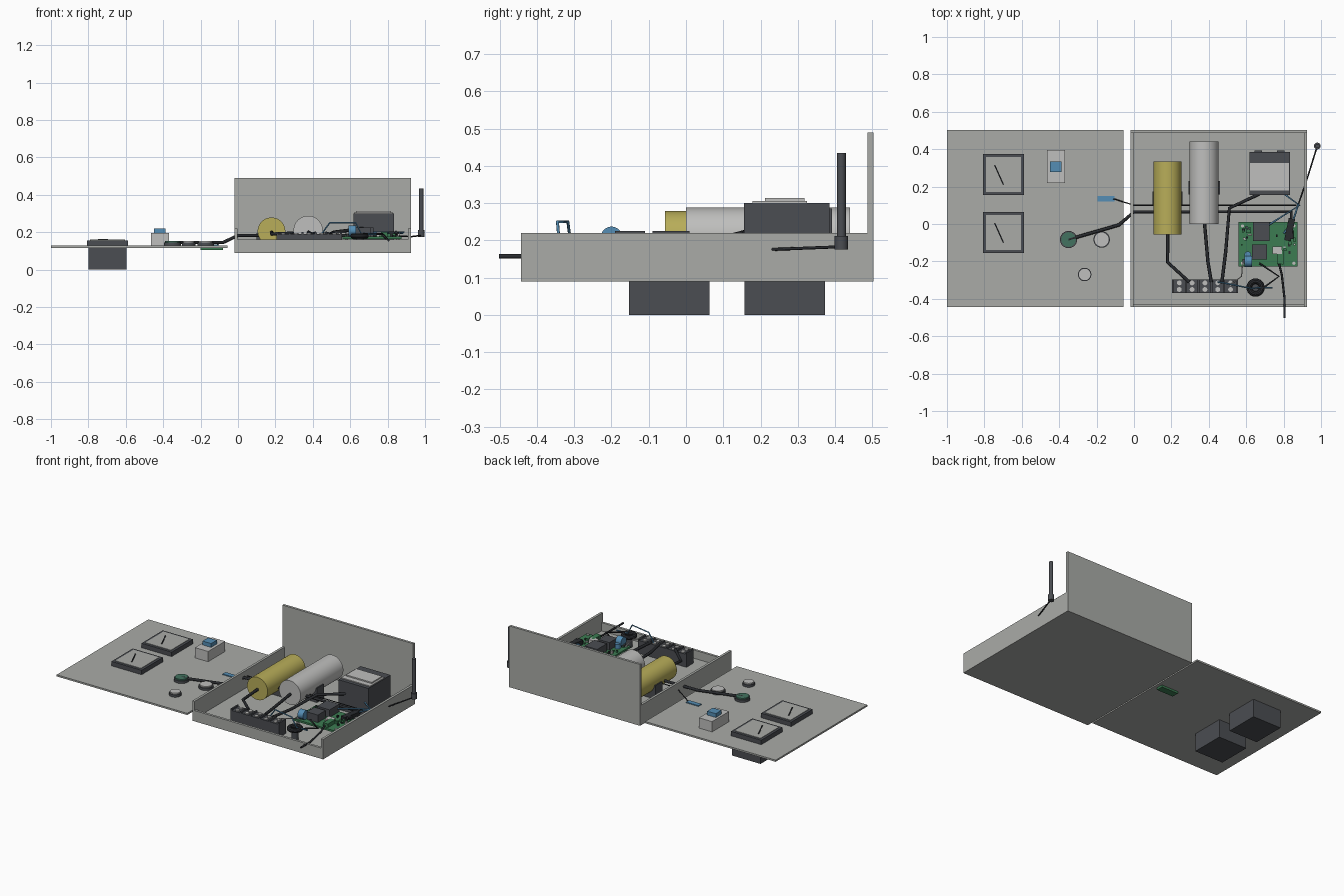
import bpy, math, random
from mathutils import Vector

old = bpy.data.objects.get("Cube")
if old:
    bpy.data.objects.remove(old)


def material(name, rgb):
    m = bpy.data.materials.new(name)
    m.use_nodes = True
    m.diffuse_color = (*rgb, 1)
    node = next(n for n in m.node_tree.nodes if n.type == 'BSDF_PRINCIPLED')
    node.inputs["Base Color"].default_value = (*rgb, 1)
    return m


GREY = material("case grey", (0.40, 0.41, 0.39))
LIGHT = material("light grey", (0.52, 0.52, 0.51))
DARK = material("dark plastic", (0.07, 0.075, 0.085))
BLACK = material("black rubber", (0.022, 0.024, 0.028))
YELLOW = material("yellow sleeve", (0.48, 0.42, 0.10))
BLUE = material("blue plastic", (0.09, 0.27, 0.46))
GREEN = material("board green", (0.045, 0.20, 0.085))
TEAL = material("green button", (0.055, 0.17, 0.115))


def finish(name, mat, smooth=False):
    ob = bpy.context.object
    ob.name = name
    ob.data.materials.append(mat)
    if smooth:
        bpy.ops.object.shade_smooth_by_angle()
    return ob


def box(name, x, y, z, mat, turn=0):
    """Box from (min, max) ranges."""
    mid = [(a + b) / 2 for a, b in (x, y, z)]
    bpy.ops.mesh.primitive_cube_add(size=1, location=mid)
    ob = finish(name, mat)
    ob.scale = [b - a for a, b in (x, y, z)]
    ob.rotation_euler.z = turn
    return ob


def rod(name, a, b, r, mat, sides=32):
    """Cylinder between two points."""
    a, b = Vector(a), Vector(b)
    bpy.ops.mesh.primitive_cylinder_add(vertices=sides, radius=r, depth=(b - a).length,
                                        location=(a + b) / 2)
    ob = finish(name, mat, True)
    ob.rotation_euler = (b - a).to_track_quat('Z', 'Y').to_euler()
    return ob


def wire(name, pts, r, mat):
    cu = bpy.data.curves.new(name, 'CURVE')
    cu.dimensions = '3D'
    cu.bevel_depth = r
    cu.bevel_resolution = 2
    cu.use_fill_caps = True
    sp = cu.splines.new('POLY')
    sp.points.add(len(pts) - 1)
    for p, co in zip(sp.points, pts):
        p.co = (*co, 1)
    cu.materials.append(mat)
    ob = bpy.data.objects.new(name, cu)
    bpy.context.collection.objects.link(ob)


# Open case: floor, low front, tall back
X0, X1, Y0, Y1, T = -0.02, 0.925, -0.443, 0.503, 0.016
box("case_floor", (X0, X1), (Y0, Y1), (0.09, 0.106), GREY)
box("case_left_wall", (X0, X0 + T), (Y0, Y1), (0.09, 0.22), GREY)
box("case_right_wall", (X1 - T, X1), (Y0, Y1), (0.09, 0.22), GREY)
box("case_front_wall", (X0, X1), (Y0, Y0 + T), (0.09, 0.16), GREY)
box("case_back_panel", (X0, X1), (Y1 - T, Y1), (0.09, 0.49), GREY)

# Lid lying beside the case
LID = 0.128
box("lid_panel", (-1, -0.057), (Y0, Y1), (0.117, LID), GREY)

# Panel meters
for i, y in enumerate((-0.045, 0.265)):
    box(f"meter_body_{i}", (-0.8, -0.595), (y - 0.108, y + 0.108), (0, 0.12), DARK)
    box(f"meter_bezel_{i}", (-0.806, -0.588), (y - 0.11, y + 0.11), (LID, 0.157), DARK)
    box(f"meter_face_{i}", (-0.79, -0.604), (y - 0.094, y + 0.094), (0.154, 0.160), GREY)
    rod(f"meter_needle_{i}", (-0.745, y + 0.05, 0.161), (-0.698, y - 0.055, 0.161),
        0.004, BLACK, 6)

# Rocker switch, indicator window and its board under the lid
box("switch_body", (-0.465, -0.37), (0.22, 0.395), (LID, 0.195), LIGHT)
box("switch_rocker", (-0.45, -0.388), (0.277, 0.335), (0.195, 0.22), BLUE)
box("display_window", (-0.195, -0.105), (0.12, 0.15), (LID, 0.134), BLUE)
box("display_board", (-0.2, -0.08), (0.112, 0.158), (0.104, 0.117), GREEN)

# Push buttons
for name, x, y, r, mat in (("green", -0.35, -0.083, 0.046, TEAL),
                           ("large", -0.173, -0.083, 0.044, LIGHT),
                           ("small", -0.264, -0.27, 0.036, LIGHT)):
    rod(name + "_button_rim", (x, y, LID), (x, y, 0.144), r, DARK)
    rod(name + "_button_cap", (x, y, 0.14), (x, y, 0.152), r * 0.85, mat)

# Capacitor cans with clamps
for name, x, ya, yb, z, r, mat in (("yellow", 0.179, -0.056, 0.335, 0.205, 0.074, YELLOW),
                                   ("grey", 0.375, 0.0, 0.44, 0.21, 0.078, LIGHT)):
    rod(name + "_can", (x, ya, z), (x, yb, z), r, mat, 48)
    y = ya + 0.195
    box(name + "_can_clamp", (x - r - 0.006, x + r + 0.006), (y - 0.036, y + 0.036),
        (0.106, z - 0.01), DARK)

# Transformer
box("transformer_body", (0.617, 0.833), (0.155, 0.385), (0.106, 0.3), DARK)
box("transformer_plate", (0.62, 0.83), (0.178, 0.325), (0.3, 0.306), LIGHT)
box("transformer_cap", (0.632, 0.818), (0.212, 0.318), (0.3, 0.314), LIGHT)
for x in (0.665, 0.785):
    box("transformer_lug", (x - 0.02, x + 0.02), (0.38, 0.392), (0.2, 0.285), DARK)

# Terminal block with screws
box("terminal_block", (0.205, 0.555), (-0.368, -0.297), (0.106, 0.19), DARK)
for i in range(6):
    x = 0.208 + i * 0.0686
    box("terminal_rib", (x - 0.005, x + 0.005), (-0.368, -0.297), (0.19, 0.2), DARK)
    if i < 5:
        for y in (-0.35, -0.315):
            rod("terminal_screw", (x + 0.034, y, 0.188), (x + 0.034, y, 0.196), 0.013, LIGHT, 12)

# Ring choke
bpy.ops.mesh.primitive_torus_add(major_radius=0.034, minor_radius=0.015,
                                 major_segments=24, minor_segments=10,
                                 location=(0.65, -0.34, 0.18))
finish("ring_choke", BLACK, True)
rod("choke_post", (0.65, -0.34, 0.106), (0.65, -0.34, 0.17), 0.02, DARK, 12)

# Circuit board and its components
TOP = 0.176
box("circuit_board", (0.56, 0.875), (-0.228, 0.01), (0.164, TOP), GREEN)
for x in (0.58, 0.855):
    for y in (-0.21, -0.01):
        rod("board_standoff", (x, y, 0.106), (x, y, TOP + 0.006), 0.009, LIGHT, 8)
box("relay", (0.635, 0.725), (-0.09, 0.01), (TOP, 0.225), DARK)
box("relay_small", (0.63, 0.71), (-0.19, -0.11), (TOP, 0.225), DARK)
box("module", (0.815, 0.85), (-0.09, 0.03), (TOP, 0.205), BLACK, -0.2)
box("connector", (0.74, 0.79), (-0.16, -0.12), (TOP, 0.2), LIGHT)
box("socket", (0.765, 0.8), (-0.215, -0.14), (TOP, 0.2), GREEN)
rod("blue_disc", (0.59, -0.2, 0.208), (0.63, -0.2, 0.208), 0.029, BLUE)
rod("blue_can", (0.608, -0.165, TOP), (0.608, -0.165, 0.205), 0.018, BLUE, 16)
random.seed(4)
for i in range(34):
    x = random.choice((random.uniform(0.73, 0.86), random.uniform(0.57, 0.625)))
    y = random.uniform(-0.215, 0)
    w, d = random.uniform(0.004, 0.012), random.uniform(0.004, 0.012)
    box("board_part", (x - w, x + w), (y - d, y + d), (TOP, TOP + random.uniform(0.006, 0.02)),
        random.choice((DARK, LIGHT, GREEN, BLACK)))

# Heavy wires
wire("button_cable", [(-0.35, -0.083, 0.145), (-0.08, -0.005, 0.145), (0, 0.065, 0.183),
                      (0.84, 0.065, 0.183), (0.845, -0.08, 0.2)], 0.009, BLACK)
wire("yellow_can_lead", [(0.18, -0.05, 0.2), (0.18, -0.205, 0.19), (0.295, -0.31, 0.195)],
     0.009, BLACK)
wire("grey_can_lead", [(0.377, 0.005, 0.2), (0.395, -0.2, 0.19), (0.413, -0.31, 0.195)],
     0.009, BLACK)
wire("transformer_lead", [(0.67, 0.16, 0.22), (0.51, 0.085, 0.2), (0.49, -0.15, 0.19),
                          (0.47, -0.31, 0.195)], 0.009, BLACK)
wire("outlet_cable", [(0.77, -0.19, 0.19), (0.79, -0.27, 0.17), (0.805, -0.4, 0.157),
                      (0.805, -0.502, 0.157)], 0.006, BLACK)

# Thin wires
wire("display_wire", [(-0.11, 0.135, 0.135), (0, 0.1, 0.18), (0.87, 0.1, 0.18)], 0.003, BLACK)
wire("supply_wire", [(0.79, 0.17, 0.2), (0.885, 0.1, 0.2), (0.72, -0.005, 0.2)], 0.005, BLUE)
wire("signal_wire", [(0.88, 0.11, 0.195), (0.845, 0.0, 0.2), (0.8, -0.05, 0.19)], 0.005, BLUE)
wire("choke_wire", [(0.67, -0.21, 0.19), (0.775, -0.28, 0.19), (0.68, -0.35, 0.19)], 0.005, BLACK)
wire("choke_wire_upper", [(0.45, -0.31, 0.195), (0.49, -0.317, 0.25), (0.63, -0.345, 0.25),
                          (0.66, -0.34, 0.19), (0.74, -0.34, 0.19)], 0.004, BLUE)
wire("board_wire", [(0.58, -0.215, 0.18), (0.575, -0.28, 0.2), (0.52, -0.32, 0.2)], 0.003, LIGHT)

# Aerial beside the case
rod("aerial_hub", (0.98, 0.417, 0.175), (0.98, 0.417, 0.212), 0.018, DARK, 16)
rod("aerial_mast", (0.98, 0.417, 0.2), (0.98, 0.417, 0.435), 0.012, DARK, 16)
wire("aerial_lead", [(0.98, 0.417, 0.183), (0.925, 0.24, 0.176), (0.865, 0.065, 0.18)],
     0.004, BLACK)
